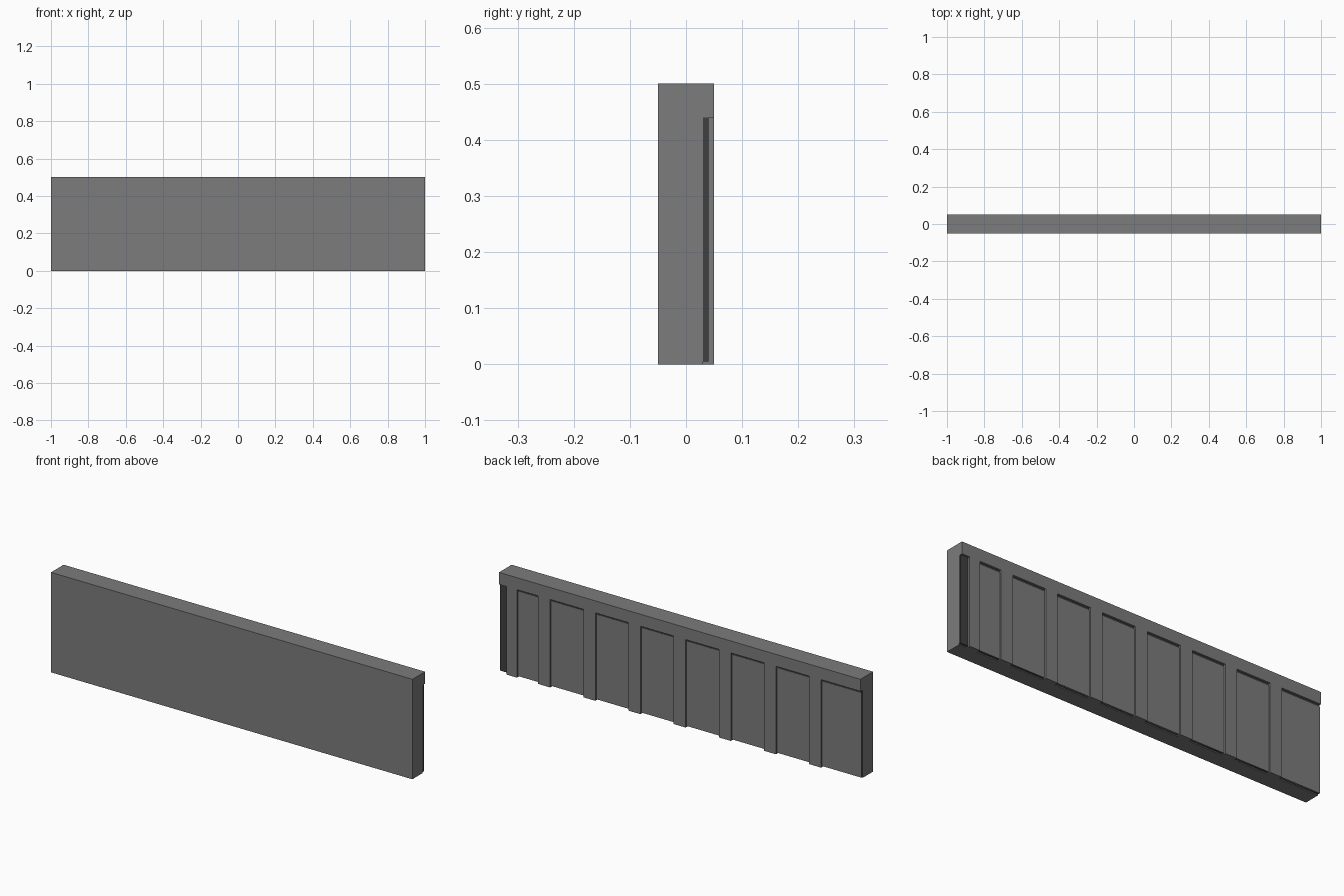
import bpy
import bmesh

old = bpy.data.objects.get("Cube")
if old:
    bpy.data.objects.remove(old, do_unlink=True)


def make_material(name, value):
    mat = bpy.data.materials.new(name)
    mat.use_nodes = True
    colour = (value, value, value, 1)
    mat.diffuse_color = colour
    bsdf = mat.node_tree.nodes["Principled BSDF"]
    bsdf.inputs["Base Color"].default_value = colour
    bsdf.inputs["Roughness"].default_value = 0.9
    return mat


def extrude_profile(name, profile, x0, x1, mat):
    """Sweep a closed (y, z) profile along x."""
    bm = bmesh.new()
    face = bm.faces.new([bm.verts.new((x0, y, z)) for y, z in profile])
    swept = bmesh.ops.extrude_face_region(bm, geom=[face])["geom"]
    moved = [v for v in swept if isinstance(v, bmesh.types.BMVert)]
    bmesh.ops.translate(bm, verts=moved, vec=(x1 - x0, 0, 0))
    bmesh.ops.recalc_face_normals(bm, faces=bm.faces)
    mesh = bpy.data.meshes.new(name)
    bm.to_mesh(mesh)
    bm.free()
    mesh.materials.append(mat)
    obj = bpy.data.objects.new(name, mesh)
    bpy.context.collection.objects.link(obj)
    return obj


def box(name, x0, x1, y0, y1, z0, z1, mat):
    profile = [(y0, z0), (y1, z0), (y1, z1), (y0, z1)]
    return extrude_profile(name, profile, x0, x1, mat)


grey = make_material("mid grey", 0.2)
dark = make_material("dark grey", 0.05)

FRONT, CORE, BACK = -0.05, 0.03, 0.05
TOP, LEDGE = 0.5, 0.44

# Wall slab with the overhanging top band, one L-shaped section
extrude_profile("wall_slab",
                [(FRONT, 0), (CORE, 0), (CORE, LEDGE),
                 (BACK, LEDGE), (BACK, TOP), (FRONT, TOP)], -1, 1, grey)

# Dark backing layer, exposed at the left end and above the panels
box("dark_backing", -1, 1, CORE, 0.04, 0.005, LEDGE, dark)

# Upright battens: a narrow one near the left end, then even spacing
battens = [(0.9, 0.957)]
for i in range(7):
    centre = 0.75 - 0.25 * i
    battens.append((centre - 0.033, centre + 0.033))
for i, (x0, x1) in enumerate(battens):
    box(f"batten_{i + 1}", x0, x1, CORE, BACK, 0, LEDGE, grey)

# Thin panels filling the bays between battens, out to the right end
ends = [b[1] for b in battens[1:]] + [-1]
for i, (batten, end) in enumerate(zip(battens, ends)):
    box(f"panel_{i + 1}", end, batten[0], 0.035, 0.042, 0.005, 0.43, grey)
